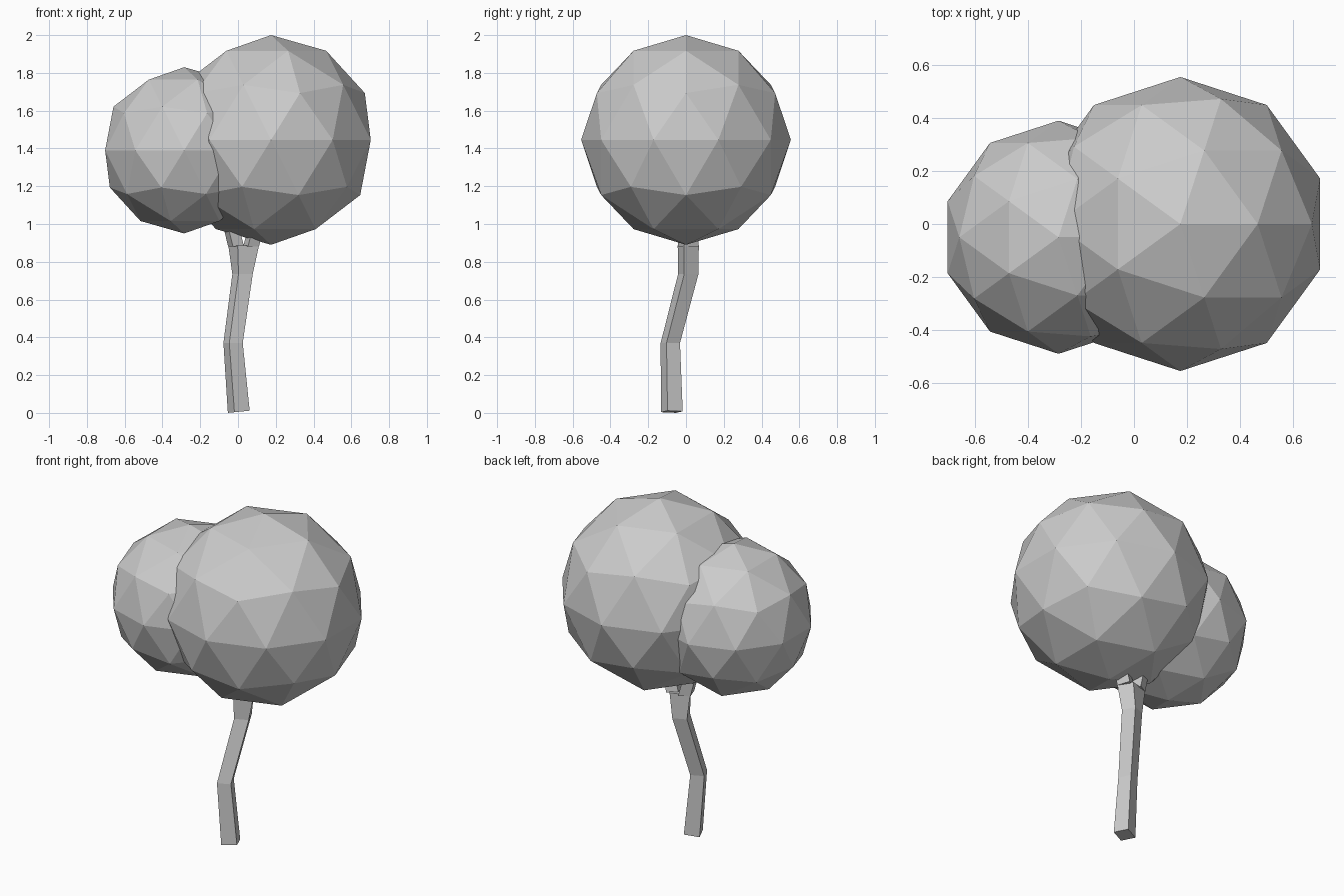
import bpy, bmesh
from math import sin, cos, radians

if "Cube" in bpy.data.objects:
    bpy.data.objects.remove(bpy.data.objects["Cube"])


def ball(name, centre, radius):
    bpy.ops.mesh.primitive_ico_sphere_add(subdivisions=2, radius=radius, location=centre)
    bpy.context.object.name = name


def loft(name, rings):
    """Four-sided limb; each ring is (x, y, z, radius, x stretch, x tilt)."""
    bm = bmesh.new()
    loops = []
    for cx, cy, cz, r, stretch, tilt in rings:
        loop = []
        for k in range(4):
            a = radians(-111.5 + 90 * k)
            dx, dy = r * cos(a) * stretch, r * sin(a)
            loop.append(bm.verts.new((cx + dx, cy + dy, cz + dx * tilt)))
        loops.append(loop)
    for low, high in zip(loops, loops[1:]):
        for k in range(4):
            n = (k + 1) % 4
            bm.faces.new((low[k], low[n], high[n], high[k]))
    bm.faces.new(loops[0][::-1])
    bm.faces.new(loops[-1])
    bmesh.ops.recalc_face_normals(bm, faces=bm.faces)
    mesh = bpy.data.meshes.new(name)
    bm.to_mesh(mesh)
    bm.free()
    bpy.context.collection.objects.link(bpy.data.objects.new(name, mesh))


# Two faceted foliage balls
ball("large_foliage", (0.175, 0, 1.445), 0.555)
ball("small_foliage", (-0.285, -0.05, 1.39), 0.44)

# Bent trunk widening at the fork
loft("trunk", [
    (0.004, -0.075, 0.006, 0.062, 1.0, 0.1),
    (-0.026, -0.083, 0.37, 0.055, 1.0, 0.0),
    (0.024, 0.012, 0.735, 0.058, 1.0, 0.0),
    (0.030, 0.012, 0.885, 0.060, 1.45, 0.0),
])

# Short branches running up into the foliage
loft("left_branch", [
    (-0.010, 0.012, 0.88, 0.058, 0.78, 0.0),
    (-0.045, 0.005, 1.02, 0.055, 0.8, 0.0),
    (-0.16, -0.02, 1.25, 0.045, 0.9, 0.0),
])
loft("right_branch", [
    (0.069, 0.012, 0.88, 0.058, 0.78, 0.0),
    (0.105, 0.010, 1.02, 0.055, 0.8, 0.0),
    (0.16, 0.0, 1.25, 0.045, 0.9, 0.0),
])
